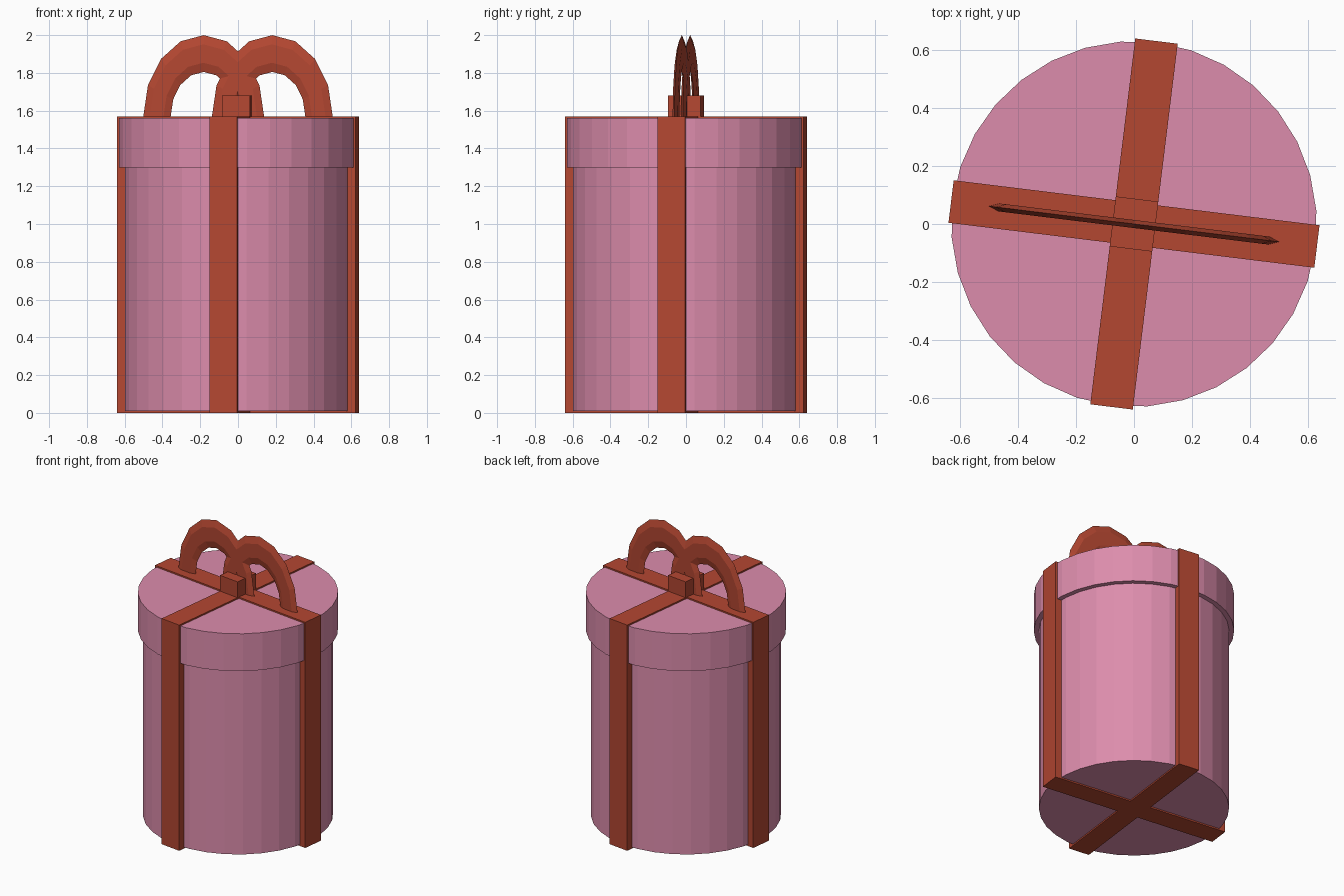
import bpy, bmesh, math
from mathutils import Matrix

cube = bpy.data.objects.get("Cube")
if cube:
    bpy.data.objects.remove(cube)

TURN = Matrix.Rotation(math.radians(-7.0), 4, 'Z')  # whole gift is slightly turned
TOP = 1.57


def material(name, color):
    m = bpy.data.materials.new(name)
    m.use_nodes = True
    m.diffuse_color = (*color, 1)
    m.node_tree.nodes["Principled BSDF"].inputs["Base Color"].default_value = (*color, 1)
    return m


pink = material("pink paper", (0.72, 0.265, 0.415))
red = material("red ribbon", (0.457, 0.063, 0.031))


def finish(name, bm, mat):
    bmesh.ops.recalc_face_normals(bm, faces=bm.faces)
    bm.transform(TURN)
    mesh = bpy.data.meshes.new(name)
    bm.to_mesh(mesh)
    bm.free()
    mesh.materials.append(mat)
    obj = bpy.data.objects.new(name, mesh)
    bpy.context.collection.objects.link(obj)


def prism(name, outline, z0, z1, mat):
    bm = bmesh.new()
    face = bm.faces.new([bm.verts.new((x, y, z0)) for x, y in outline])
    top = bmesh.ops.extrude_face_region(bm, geom=[face], use_keep_orig=True)["geom"]
    verts = [v for v in top if isinstance(v, bmesh.types.BMVert)]
    bmesh.ops.translate(bm, verts=verts, vec=(0, 0, z1 - z0))
    finish(name, bm, mat)


def circle(radius, sides=32):
    steps = [math.tau * i / sides for i in range(sides)]
    return [(radius * math.cos(a), radius * math.sin(a)) for a in steps]


def bow_loop(name, cx):
    # Half ring with a thin six-sided section, stretched upwards
    bm = bmesh.new()
    arcs, sides = 8, 6
    rings = []
    for i in range(arcs + 1):
        a = math.pi * i / arcs
        ring = []
        for j in range(sides):
            b = math.tau * j / sides
            r = 0.249 + 0.073 * math.cos(b)
            ring.append(bm.verts.new((cx + r * math.cos(a), 0.016 * math.sin(b),
                                      TOP + 1.335 * r * math.sin(a))))
        rings.append(ring)
    for p, q in zip(rings, rings[1:]):
        for j in range(sides):
            k = (j + 1) % sides
            bm.faces.new((p[j], p[k], q[k], q[j]))
    for end in (rings[0], rings[-1]):
        bm.faces.new(end)
    finish(name, bm, red)


# Round box and its wider lid
prism("box_body", circle(0.60), 0.01, 1.31, pink)
prism("lid", circle(0.632), 1.30, 1.56, pink)

# Crossed ribbon wrapping top, sides and bottom
w, l = 0.074, 0.637
arm = [(l, -w), (l, w), (w, w)]
cross = []
for quarter in range(4):
    for x, y in arm:
        for _ in range(quarter):
            x, y = -y, x
        cross.append((x, y))
prism("ribbon", cross, 0, TOP, red)

# Knot and bow
kx, ky = 0.074, 0.087
prism("knot", [(-kx, -ky), (kx, -ky), (kx, ky), (-kx, ky)], TOP - 0.01, 1.68, red)
for side, cx in (("left", 0.183), ("right", -0.183)):
    bow_loop(side + "_bow_loop", cx)
